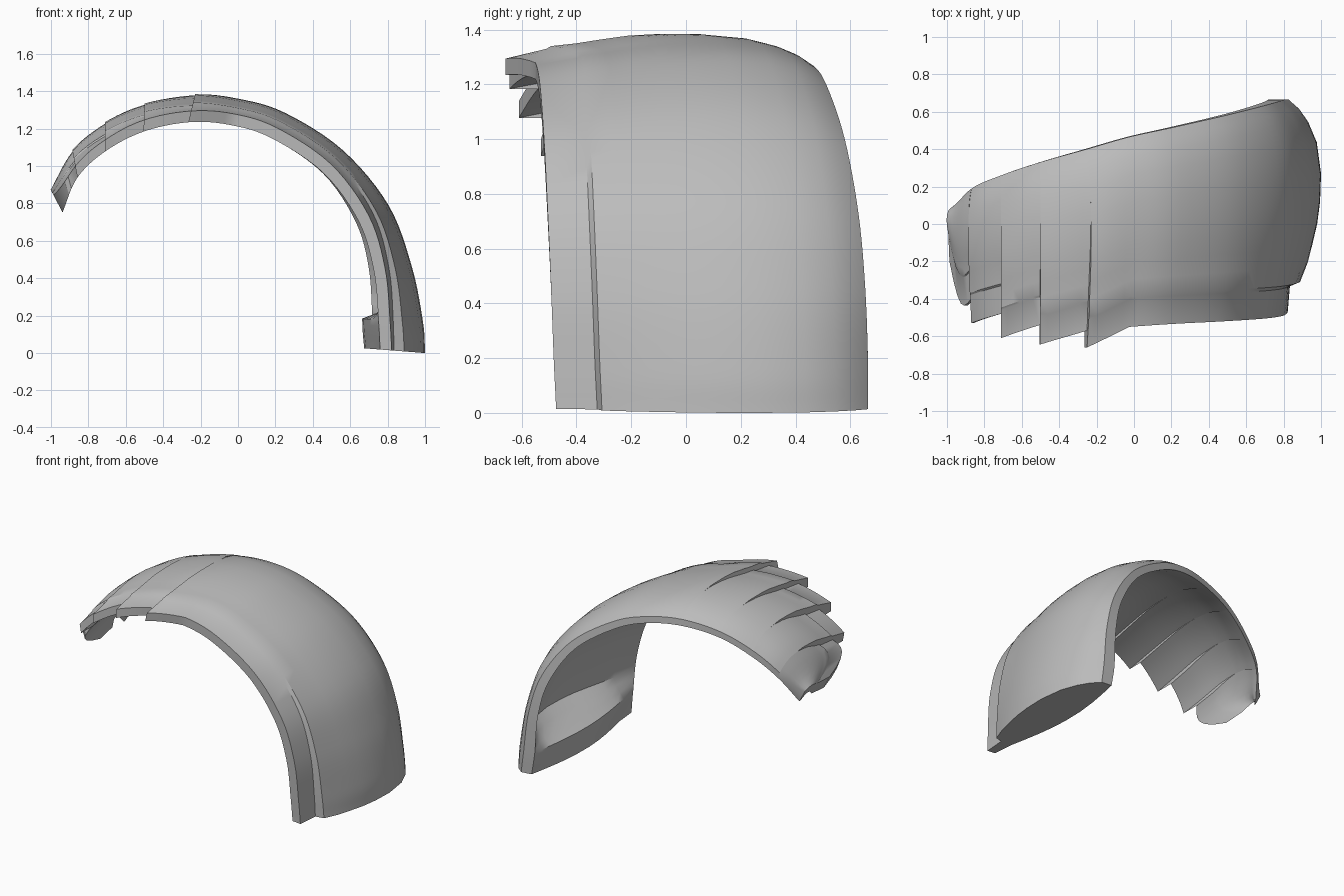
import bpy
import bmesh
import math
from mathutils import Vector

default = bpy.data.objects.get("Cube")
if default:
    bpy.data.objects.remove(default)

steel = bpy.data.materials.new("plain grey steel")
steel.use_nodes = True
GREY = (0.5, 0.5, 0.5, 1)
steel.diffuse_color = GREY
steel.node_tree.nodes["Principled BSDF"].inputs["Base Color"].default_value = GREY

# Arch stations: outer x, outer z, inner x, inner z, back edge y
STATIONS = [Vector(s) for s in (
    (1, 0, .745, .02, .665), (.99, .16, .72, .18, .665), (.93, .46, .7, .45, .655),
    (.805, .79, .63, .7, .63), (.56, 1.085, .455, .96, .58), (.25, 1.285, .18, 1.15, .515),
    (0, 1.36, -.04, 1.225, .465), (-.23, 1.38, -.265, 1.237, .4), (-.5, 1.33, -.505, 1.19, .33),
    (-.71, 1.23, -.71, 1.08, .26), (-.885, 1.08, -.86, .945, .19), (-1, .87, -.945, .765, .08))]

# Skin from crease to back edge: (fraction along, depth from outer to inner arch)
OUTER = ((.018, .35), (.12, .28), (.22, .18), (.33, .08), (.45, .02), (.6, 0),
         (.77, .09), (.88, .27), (.95, .46), (1, .68))
# Matching inside, pulled in from the edges, before the thickness is added
INNER = ((.93, .46), (.85, .27), (.75, .09), (.6, 0), (.45, .02), (.33, .08),
         (.22, .18), (.1, .3), (0, .4))
THICKNESS = .062
STEPS = 6

# Plates: name, first station, last station, front y at start and end
PLATES = (("main_arch", 0, 7, -.55, -.66), ("upper_plate", 7, 8, -.57, -.645),
          ("middle_plate", 8, 9, -.54, -.61), ("lower_plate", 9, 10, -.48, -.53),
          ("tip_plate", 10, 11, -.4, -.4))


def clamp(v):
    return max(0, min(1, v))


def station(t):
    """Smooth interpolation through the arch stations."""
    i = min(int(t), len(STATIONS) - 2)
    u = t - i
    b, c = STATIONS[i], STATIONS[i + 1]
    a = STATIONS[i - 1] if i else b * 2 - c
    d = STATIONS[i + 2] if i + 2 < len(STATIONS) else c * 2 - b
    return b + (c - a) * (u / 2) + (a * 2 - b * 5 + c * 4 - d) * (u * u / 2) \
        + (b * 3 - a - c * 3 + d) * (u ** 3 / 2)


def front_edge(plate, t):
    name, first, last, y0, y1 = plate
    if name == "main_arch" and t < 6:
        return -.475 + (y0 + .475) * (t / 6) ** 1.3
    u = t - (last - 1)
    y = y0 + (y1 - y0) * u
    if name == "tip_plate":
        y += .2 * u ** 3 - .05 * math.sin(math.pi * u)
    return y


def ring(plate, t):
    """Closed cross-section of one plate at arch position t."""
    ox, oz, ix, iz, back = station(t)
    front = front_edge(plate, t)
    crease = front + .15
    span = back - crease
    wall = THICKNESS / math.hypot(ox - ix, oz - iz)
    solid = clamp((1.5 - t) / 0.5)          # thick solid foot of the arch
    low = clamp(1 - t / 4)                  # the lip step deepens toward the foot
    flat = 1 - .6 * clamp(t - 10) ** 2      # the tip ends in a flatter section
    u = clamp(t - (plate[2] - 1))
    lift = .07 * u * u                      # lower edge overlaps the next plate
    if plate[1]:
        lift -= .05 * (1 - u) ** 2
    # Front rim and lip, then the skin, then the inside
    lip = .6 + .1 * low * low
    profile = [(front, lip + wall), (front, lip), (crease, .42 + .23 * low)]
    for f, d in OUTER:
        profile.append((crease + f * span, d + .1 * low * clamp(1 - f / .12)))
    profile.append((back, 1))
    for f, d in INNER:
        bulge = 1 + (.28 - .07 * t) * math.sin(math.pi * f)
        d += wall
        profile.append((crease + f * span, d + (bulge - d) * solid))
    points = []
    for k, (y, d) in enumerate(profile):
        if 0 < k < 3 + len(OUTER):
            d *= flat
            if k > 1:
                d -= lift * clamp((.18 - y) / .4)
        points.append((ox + (ix - ox) * d, y, oz + (iz - oz) * d))
    return points


def build(index):
    plate = PLATES[index]
    name, first, last = plate[:3]
    count = (last - first) * STEPS
    rings = [ring(plate, first + i / STEPS) for i in range(count + 1)]
    # Close the stepped end against the start of the following plate
    if index + 1 < len(PLATES):
        rings.append(ring(PLATES[index + 1], last))
    bm = bmesh.new()
    loops = [[bm.verts.new(p) for p in points] for points in rings]
    size = len(loops[0])
    for a, b in zip(loops, loops[1:]):
        for k in range(size):
            n = (k + 1) % size
            bm.faces.new((a[k], a[n], b[n], b[k]))
    # Foot and tip end faces
    if index == 0:
        bm.faces.new(loops[0][::-1])
    if index == len(PLATES) - 1:
        bm.faces.new(loops[-1])
    bmesh.ops.recalc_face_normals(bm, faces=bm.faces)
    mesh = bpy.data.meshes.new(name)
    bm.to_mesh(mesh)
    bm.free()
    mesh.materials.append(steel)
    obj = bpy.data.objects.new(name, mesh)
    bpy.context.collection.objects.link(obj)
    return obj


parts = [build(i) for i in range(len(PLATES))]

bpy.ops.object.select_all(action='DESELECT')
for part in parts:
    part.select_set(True)
bpy.context.view_layer.objects.active = parts[0]
bpy.ops.object.shade_smooth_by_angle(angle=math.radians(32))
